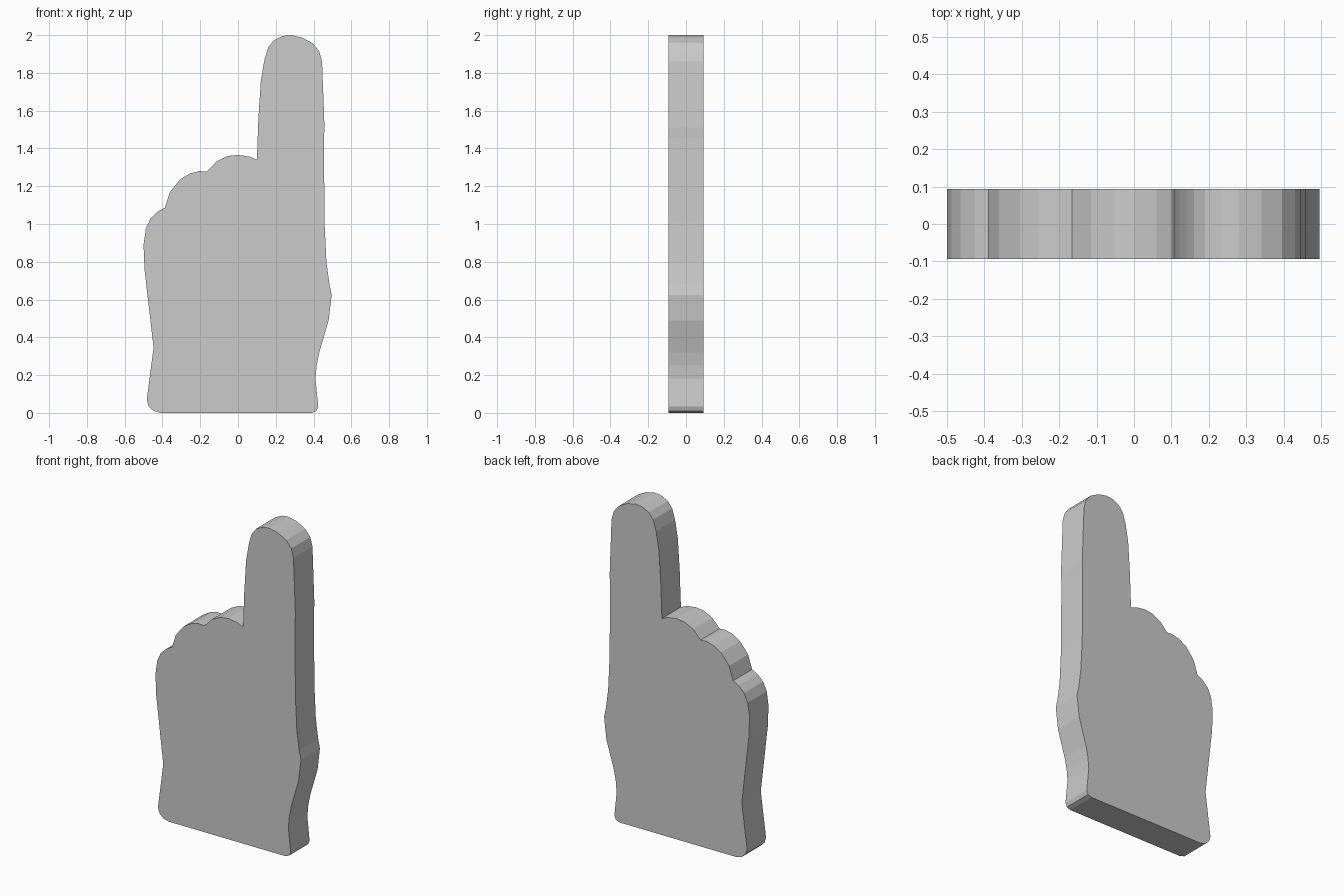
import bpy, bmesh

HALF_DEPTH = 0.093

# Outline in x, z, counter-clockwise seen from the front
wrist_right = [(-0.41, 0), (0.39, 0), (0.415, 0.01), (0.425, 0.035), (0.41, 0.18), (0.416, 0.25),
               (0.43, 0.32), (0.48, 0.49), (0.496, 0.625), (0.484, 0.68), (0.468, 0.80), (0.458, 1.01)]
raised_finger = [(0.455, 1.455), (0.458, 1.51), (0.445, 1.86), (0.43, 1.915), (0.395, 1.957),
                 (0.34, 1.987), (0.28, 2.0), (0.235, 1.995), (0.19, 1.973), (0.16, 1.935),
                 (0.14, 1.87), (0.121, 1.76), (0.108, 1.56), (0.10, 1.34)]
knuckles = [(0.06, 1.357), (0, 1.366), (-0.055, 1.36), (-0.115, 1.33), (-0.165, 1.277),
            (-0.205, 1.28), (-0.255, 1.267), (-0.305, 1.237), (-0.36, 1.17), (-0.388, 1.085),
            (-0.425, 1.065), (-0.463, 1.03), (-0.488, 0.975), (-0.5, 0.89)]
wrist_left = [(-0.495, 0.76), (-0.447, 0.345), (-0.483, 0.07), (-0.473, 0.035), (-0.447, 0.01)]
outline = wrist_right + raised_finger + knuckles + wrist_left

# Flat hand outline extruded from front to back
bm = bmesh.new()
face = bm.faces.new([bm.verts.new((x, -HALF_DEPTH, z)) for x, z in outline])
extruded = bmesh.ops.extrude_face_region(bm, geom=[face], use_keep_orig=True)
back = [v for v in extruded["geom"] if isinstance(v, bmesh.types.BMVert)]
bmesh.ops.translate(bm, verts=back, vec=(0, 2 * HALF_DEPTH, 0))
bmesh.ops.recalc_face_normals(bm, faces=bm.faces)

mesh = bpy.data.meshes.new("foam_hand")
bm.to_mesh(mesh)
bm.free()
hand = bpy.data.objects.new("foam_hand", mesh)
bpy.context.collection.objects.link(hand)
